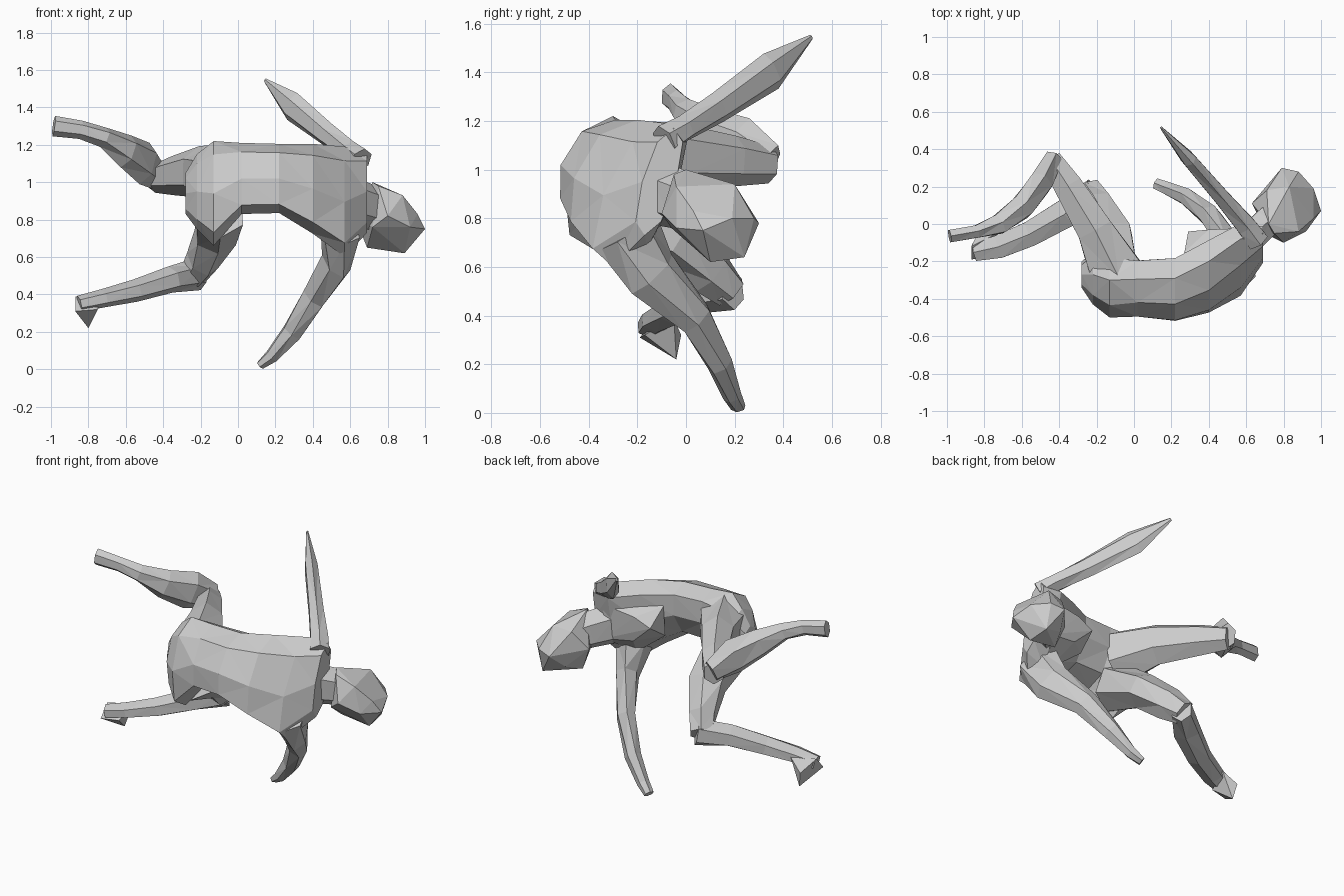
import bpy, bmesh, math
from mathutils import Vector


def finish(bm, name):
    bmesh.ops.triangulate(bm, faces=bm.faces[:])
    bmesh.ops.recalc_face_normals(bm, faces=bm.faces[:])
    me = bpy.data.meshes.new(name)
    bm.to_mesh(me)
    bm.free()
    ob = bpy.data.objects.new(name, me)
    bpy.context.collection.objects.link(ob)
    return ob


def skin(name, rings):
    """Bridge a list of closed point rings and cap both ends."""
    bm = bmesh.new()
    loops = [[bm.verts.new(p) for p in r] for r in rings]
    n = len(loops[0])
    for a, b in zip(loops, loops[1:]):
        for i in range(n):
            j = (i + 1) % n
            bm.faces.new((a[i], a[j], b[j], b[i]))
    bm.faces.new(loops[0])
    bm.faces.new(loops[-1])
    return finish(bm, name)


def limb(name, path, sides=6):
    """Path entries: x, y, z, half width (level), half height."""
    pts = [Vector(p[:3]) for p in path]
    rings = []
    for i, p in enumerate(path):
        d = (pts[min(i + 1, len(pts) - 1)] - pts[max(i - 1, 0)]).normalized()
        side = d.cross(Vector((0, 0, 1))).normalized()
        up = side.cross(d)
        ring = []
        for k in range(sides):
            a = 2 * math.pi * (k + 0.5) / sides
            ring.append(pts[i] + side * p[3] * math.cos(a) * 1.1 + up * p[4] * math.sin(a) * 1.1)
        rings.append(ring)
    return skin(name, rings)


def hull(name, pts):
    bm = bmesh.new()
    for p in pts:
        bm.verts.new(p)
    bmesh.ops.convex_hull(bm, input=bm.verts[:])
    junk = [v for v in bm.verts if not v.link_faces]
    bmesh.ops.delete(bm, geom=junk, context='VERTS')
    return finish(bm, name)


def power(v):
    return math.copysign(abs(v) ** 0.85, v)


# Torso: x, centre y, centre z, half depth, half height, lean of the top in y
sections = [
    (-0.28, -0.27, 0.94, 0.07, 0.11, 0.0),
    (-0.22, -0.29, 0.95, 0.14, 0.20, 0.02),
    (-0.13, -0.33, 0.94, 0.17, 0.28, 0.03),
    (0.02, -0.345, 1.02, 0.15, 0.19, 0.05),
    (0.22, -0.35, 1.02, 0.165, 0.185, 0.06),
    (0.40, -0.28, 0.965, 0.18, 0.24, 0.08),
    (0.57, -0.19, 0.895, 0.15, 0.295, 0.11),
    (0.69, -0.11, 0.95, 0.07, 0.22, 0.06),
]
rings = []
for x, yc, zc, ry, rz, lean in sections:
    ring = []
    for k in range(8):
        a = 2 * math.pi * k / 8
        s = power(math.sin(a))
        ring.append((x, yc + ry * power(math.cos(a)) + lean * s, zc + rz * s))
    rings.append(ring)
skin("torso", rings)

# Chest, bulging towards the back of the frame
hull("chest", [
    (0.29, -0.04, 0.97), (0.27, -0.15, 1.08), (0.27, -0.17, 0.88), (0.40, -0.03, 1.02),
    (0.42, -0.05, 0.85), (0.62, -0.02, 1.05), (0.62, -0.03, 0.82), (0.50, -0.20, 0.70),
    (0.60, -0.12, 1.13), (0.40, -0.2, 1.12)])

# Neck and bowed head
limb("neck", [(0.60, -0.10, 0.90, .08, .12), (0.70, 0.0, 0.87, .08, .11), (0.80, 0.07, 0.83, .09, .10)])
hull("head", [
    (0.72, 0.0, 1.0), (0.75, -0.05, 0.98), (0.88, -0.04, 0.93), (0.80, -0.10, 0.82),
    (0.72, -0.06, 0.76), (0.92, -0.04, 0.76), (0.96, 0.03, 0.83), (1.0, 0.07, 0.75),
    (0.96, 0.19, 0.80), (0.88, 0.28, 0.80), (0.79, 0.30, 0.78), (0.89, 0.10, 0.62),
    (0.88, 0.24, 0.64), (0.74, 0.20, 0.69), (0.69, 0.09, 0.65), (0.63, 0.11, 0.80),
    (0.71, 0.18, 0.92), (0.83, 0.20, 0.94)])

# Arms: one swept up and back, one hanging to the ground
limb("arm_raised", [
    (0.66, -0.09, 1.12, .06, .06), (0.60, -0.01, 1.17, .055, .05), (0.48, 0.13, 1.255, .045, .06),
    (0.29, 0.35, 1.405, .038, .075), (0.145, 0.515, 1.545, .006, .01)], 4 + 2)
limb("arm_lowered", [
    (0.545, -0.24, 0.74, .10, .13), (0.525, -0.14, 0.57, .065, .11), (0.41, 0.04, 0.39, .055, .075),
    (0.29, 0.14, 0.20, .045, .055), (0.18, 0.19, 0.07, .035, .035), (0.12, 0.215, 0.022, .03, .022)])

# Upper leg, bent at the knee
limb("thigh_upper", [
    (-0.09, -0.27, 1.02, .15, .17), (-0.21, -0.03, 1.055, .10, .125),
    (-0.35, 0.20, 1.035, .08, .095), (-0.445, 0.345, 1.02, .06, .07)])
limb("shin_upper", [
    (-0.43, 0.35, 1.03, .05, .07), (-0.50, 0.22, 1.10, .065, .11), (-0.60, 0.09, 1.165, .065, .085),
    (-0.72, 0.0, 1.24, .055, .05), (-0.84, -0.04, 1.28, .035, .045), (-0.985, -0.065, 1.30, .035, .05)])

# Lower leg, bent at the knee
limb("thigh_lower", [
    (-0.10, -0.30, 0.84, .13, .14), (-0.12, -0.05, 0.71, .11, .10),
    (-0.19, 0.10, 0.58, .08, .095), (-0.24, 0.18, 0.50, .07, .07)])
limb("shin_lower", [
    (-0.21, 0.19, 0.51, .06, .08), (-0.36, 0.06, 0.48, .08, .065), (-0.55, -0.05, 0.42, .07, .055),
    (-0.72, -0.12, 0.38, .065, .045), (-0.85, -0.15, 0.35, .05, .04)])
hull("foot_lower", [
    (-0.87, -0.12, 0.39), (-0.87, -0.19, 0.31), (-0.80, -0.04, 0.22),
    (-0.75, -0.17, 0.32), (-0.73, -0.05, 0.39), (-0.82, -0.02, 0.32)])
